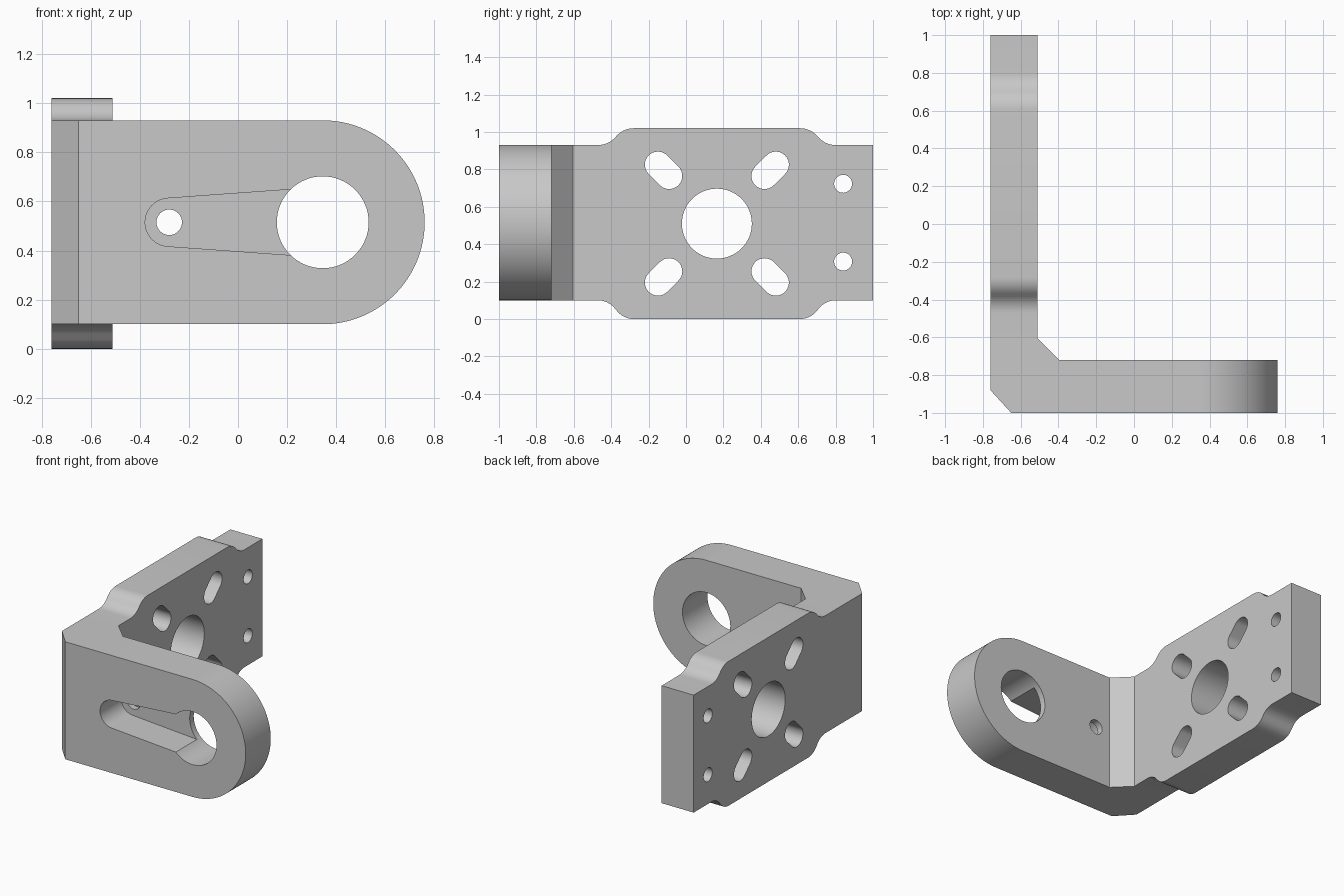
import bpy
import bmesh
from math import sin, cos, atan, radians, pi

cube = bpy.data.objects.get("Cube")
if cube:
    bpy.data.objects.remove(cube, do_unlink=True)

# Main dimensions
LOW, HIGH, MID = 0.10, 0.93, 0.515
LEFT, INNER_X, INNER_Y = -0.76, -0.51, -0.72
BEND_X, BEND_Y = -0.395, -0.605
PIVOT_X, PIVOT_R = 0.345, 0.187
FLANGE_Y = 0.165

grey = bpy.data.materials.new("light_grey_metal")
grey.use_nodes = True
grey.diffuse_color = (0.58, 0.58, 0.58, 1)
grey.node_tree.nodes["Principled BSDF"].inputs["Base Color"].default_value = (0.58, 0.58, 0.58, 1)


def arc(cx, cy, r, start, end, steps=32):
    """Points along an arc, angles in degrees."""
    angles = [radians(start + (end - start) * i / steps) for i in range(steps + 1)]
    return [(cx + r * cos(a), cy + r * sin(a)) for a in angles]


def circle(cx, cy, r, steps=64):
    return arc(cx, cy, r, 0, 360, steps)[:-1]


def prism(bm, outline, axis, lo, hi):
    """Extrude a flat outline along one axis."""
    def place(p, d):
        a, b = p
        return {"x": (d, a, b), "y": (a, d, b), "z": (a, b, d)}[axis]
    bottom = [bm.verts.new(place(p, lo)) for p in outline]
    top = [bm.verts.new(place(p, hi)) for p in outline]
    bm.faces.new(bottom[::-1])
    bm.faces.new(top)
    n = len(outline)
    for i in range(n):
        j = (i + 1) % n
        bm.faces.new((bottom[i], bottom[j], top[j], top[i]))


def finish(bm, name):
    bmesh.ops.recalc_face_normals(bm, faces=bm.faces)
    mesh = bpy.data.meshes.new(name)
    bm.to_mesh(mesh)
    bm.free()
    mesh.materials.append(grey)
    obj = bpy.data.objects.new(name, mesh)
    bpy.context.collection.objects.link(obj)
    return obj


def cut(target, outline, axis, lo, hi):
    """Cut a prism out of the target."""
    bm = bmesh.new()
    prism(bm, outline, axis, lo, hi)
    cutter = finish(bm, "cutter")
    cutter.hide_render = True
    mod = target.modifiers.new("cut", "BOOLEAN")
    mod.operation, mod.solver, mod.object = "DIFFERENCE", "EXACT", cutter
    bpy.ops.object.modifier_apply(modifier=mod.name)
    bpy.data.objects.remove(cutter, do_unlink=True)


bm = bmesh.new()

# Side flange: an S-shaped shoulder, mirrored to all four corners of the bulge
run, rise = 0.19, 0.09
sweep = 2 * atan(rise / run)
r = run / (2 * sin(sweep))
half = 0.445
shoulder = []
for i in range(9):
    a = sweep * i / 8
    shoulder.append((half + run - r * sin(a), HIGH + r * (1 - cos(a))))
for i in range(7, -1, -1):
    a = sweep * i / 8
    shoulder.append((half + r * sin(a), HIGH + rise - r * (1 - cos(a))))
upper = [(1.0, HIGH)] + [(FLANGE_Y + d, z) for d, z in shoulder]
upper += [(FLANGE_Y - d, z) for d, z in reversed(shoulder)] + [(BEND_Y, HIGH)]
scale = MID / (HIGH + rise - MID)
lower = [(y, LOW - (z - HIGH) * LOW / rise) for y, z in reversed(upper)]
prism(bm, upper + lower, "x", LEFT, INNER_X)

# Chamfered bend
prism(bm, [(LEFT, BEND_Y), (LEFT, -0.88), (-0.65, -1), (BEND_X, -1),
           (BEND_X, INNER_Y), (INNER_X, BEND_Y)], "z", LOW, HIGH)

# Front arm with a round end
arm = [(BEND_X, HIGH), (BEND_X, LOW)] + arc(PIVOT_X, MID, HIGH - MID, -90, 90, 64)
prism(bm, arm, "y", -1, INNER_Y)

# Weld the three parts, dropping the hidden faces between them
bmesh.ops.remove_doubles(bm, verts=bm.verts, dist=0.0005)
seen, hidden = {}, []
for f in bm.faces:
    key = frozenset(v.index for v in f.verts)
    if key in seen:
        hidden += [f, seen[key]]
    seen[key] = f
bmesh.ops.delete(bm, geom=hidden, context="FACES")
bmesh.ops.dissolve_limit(bm, angle_limit=radians(0.2), verts=bm.verts, edges=bm.edges)
bracket = finish(bm, "angle_bracket")
bpy.context.view_layer.objects.active = bracket
bracket.select_set(True)

# Arm: pivot hole, small hole, and the tapered recess linking them
cut(bracket, circle(PIVOT_X, MID, PIVOT_R), "y", -1.2, -0.5)
cut(bracket, circle(-0.28, MID, 0.052, 40), "y", -1.2, -0.5)
recess = arc(-0.28, MID, 0.098, 94, 266)
recess += [(PIVOT_X, MID - 0.143), (PIVOT_X, MID + 0.143)]
cut(bracket, recess, "y", -1.2, -0.765)

# Flange: centre hole, four diagonal slots, two end holes
cut(bracket, circle(FLANGE_Y, MID - 0.005, PIVOT_R), "x", -1, -0.4)
for sy in (-1, 1):
    for sz in (-1, 1):
        cy, cz, d = FLANGE_Y + 0.285 * sy, MID - 0.005 + 0.285 * sz, 0.03
        heading = 45 if sy == sz else 135
        s = 1 if sy == sz else -1
        slot = arc(cy + d * s, cz + d, 0.07, heading - 90, heading + 90, 20)
        slot += arc(cy - d * s, cz - d, 0.07, heading + 90, heading + 270, 20)
        cut(bracket, slot, "x", -1, -0.4)
for sz in (-1, 1):
    cut(bracket, circle(0.84, MID + 0.208 * sz, 0.048, 40), "x", -1, -0.4)

bpy.ops.object.shade_smooth_by_angle(angle=radians(30))
